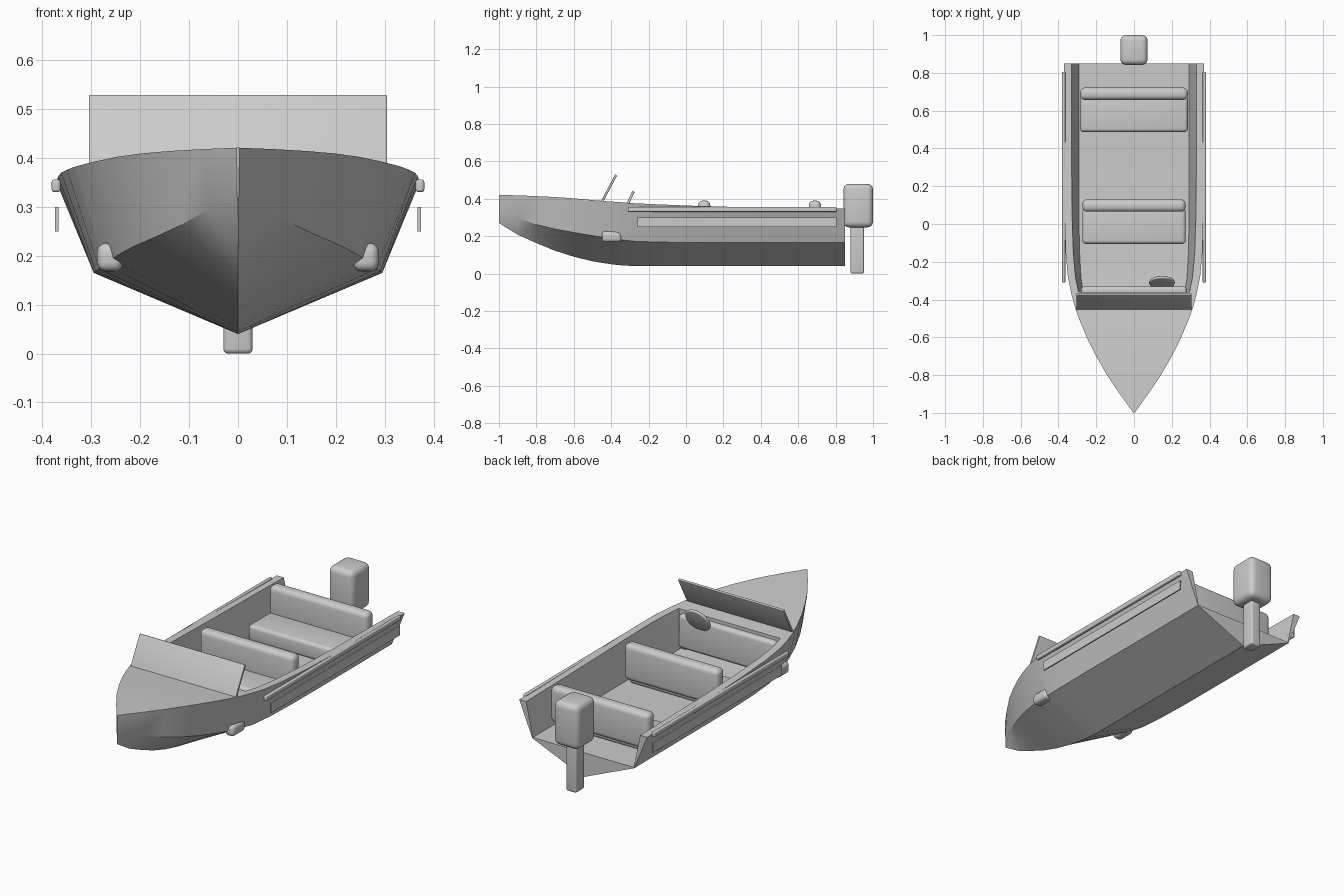
import bpy, bmesh
from math import radians

if "Cube" in bpy.data.objects:
    bpy.data.objects.remove(bpy.data.objects["Cube"])

grey = bpy.data.materials.new("plain grey")
grey.use_nodes = True
grey.diffuse_color = (0.6, 0.6, 0.6, 1)
grey.node_tree.nodes["Principled BSDF"].inputs["Base Color"].default_value = (0.6, 0.6, 0.6, 1)


def finish(name, bm, angle=30):
    bmesh.ops.recalc_face_normals(bm, faces=bm.faces)
    mesh = bpy.data.meshes.new(name)
    bm.to_mesh(mesh)
    bm.free()
    obj = bpy.data.objects.new(name, mesh)
    bpy.context.collection.objects.link(obj)
    mesh.materials.append(grey)
    bpy.ops.object.select_all(action="DESELECT")
    obj.select_set(True)
    bpy.context.view_layer.objects.active = obj
    bpy.ops.object.shade_smooth_by_angle(angle=radians(angle))
    return obj


def box(name, lo, hi, bevel=0.0, tilt=0.0):
    """Rounded box between two corners, tilted about its own x axis."""
    bm = bmesh.new()
    bmesh.ops.create_cube(bm, size=1)
    bmesh.ops.scale(bm, vec=[b - a for a, b in zip(lo, hi)], verts=bm.verts)
    if bevel:
        bmesh.ops.bevel(bm, geom=bm.edges[:], offset=bevel, segments=4,
                        profile=0.5, affect="EDGES")
    obj = finish(name, bm, 40)
    obj.location = [(a + b) / 2 for a, b in zip(lo, hi)]
    obj.rotation_euler.x = radians(tilt)
    return obj


def loft(name, rings, cap_start, cap_end):
    """Skin closed rings of points, optionally closing the ends."""
    bm = bmesh.new()
    rows = [[bm.verts.new(p) for p in ring] for ring in rings]
    n = len(rows[0])
    for a, b in zip(rows, rows[1:]):
        for i in range(n):
            j = (i + 1) % n
            bm.faces.new((a[i], a[j], b[j], b[i]))
    if cap_start:
        bm.faces.new(rows[0])
    if cap_end:
        bm.faces.new(rows[-1])
    return finish(name, bm, 22)


# Hull stations: y, keel z, chine x, chine z, sheer x, sheer z
bow = [
    (-1.0, .27, .002, .335, .003, .421),
    (-.9, .208, .06, .295, .075, .418),
    (-.8, .163, .118, .262, .143, .414),
    (-.7, .122, .17, .238, .2, .409),
    (-.6, .09, .212, .22, .25, .402),
    (-.5, .066, .243, .203, .292, .393),
    (-.43, .054, .26, .192, .316, .387),
    (-.36, .045, .273, .182, .334, .382),
]
stern = bow[-1:] + [
    (-.28, .04, .284, .173, .35, .376),
    (-.15, .04, .291, .168, .362, .37),
    (.05, .04, .295, .166, .368, .362),
    (.3, .04, .295, .165, .37, .355),
    (.85, .04, .295, .165, .37, .347),
]


def mirrored(half, y):
    """Full ring from a half section starting on the centreline."""
    left = [(x, y, z) for x, z in half]
    return left + [(-x, y, z) for x, z in reversed(half[1:])]


# Decked fore body and open cockpit shell
loft("bow_hull", [mirrored([(0, k), (cx, cz), (sx, sz)], y)
                  for y, k, cx, cz, sx, sz in bow], True, True)
loft("cockpit_hull", [mirrored([(0, k), (cx, cz), (sx, sz), (sx - .04, sz),
                                (cx - .003, cz + .004)], y)
                      for y, k, cx, cz, sx, sz in stern], False, True)

# Windscreen, dashboard and steering wheel
box("windscreen", (-.305, -.418, .372), (.305, -.406, .537), .003, -28)
box("dashboard", (-.28, -.39, .19), (.28, -.33, .365), .018)
bm = bmesh.new()
bmesh.ops.create_cone(bm, cap_ends=True, segments=32, radius1=.068, radius2=.068, depth=.014)
rims = [e for e in bm.edges if abs(e.verts[0].co.z - e.verts[1].co.z) < .001]
bmesh.ops.bevel(bm, geom=rims, offset=.005, segments=3, profile=0.5, affect="EDGES")
wheel = finish("steering_wheel", bm, 40)
wheel.location = (.148, -.31, .378)
wheel.rotation_euler.x = radians(64)

# Two bench seats, each a cushion and a backrest
for label, w, y in (("front", .273, -.105), ("rear", .285, .487)):
    box(label + "_seat_cushion", (-w, y, .165), (w, y + .19, .25), .018)
    box(label + "_seat_back", (-w, y + .17, .2), (w, y + .235, .39), .025)

# Rub rails, side plates and spray rail ends on both sides
for label, s in (("left", 1), ("right", -1)):
    def side_box(name, x0, x1, y0, y1, z0, z1, bevel):
        a, b = sorted((s * x0, s * x1))
        return box(label + name, (a, y0, z0), (b, y1, z1), bevel)
    side_box("_rub_rail", .363, .381, -.31, .805, .33, .356, .006)
    side_box("_side_plate", .367, .374, -.26, .805, .25, .3, 0)
    side_box("_spray_rail_end", .235, .288, -.45, -.345, .168, .226, .018)

# Outboard motor
box("motor_cowl", (-.072, .842, .247), (.072, 1.0, .48), .03)
box("motor_leg", (-.03, .88, 0), (.03, .952, .3), .01)
